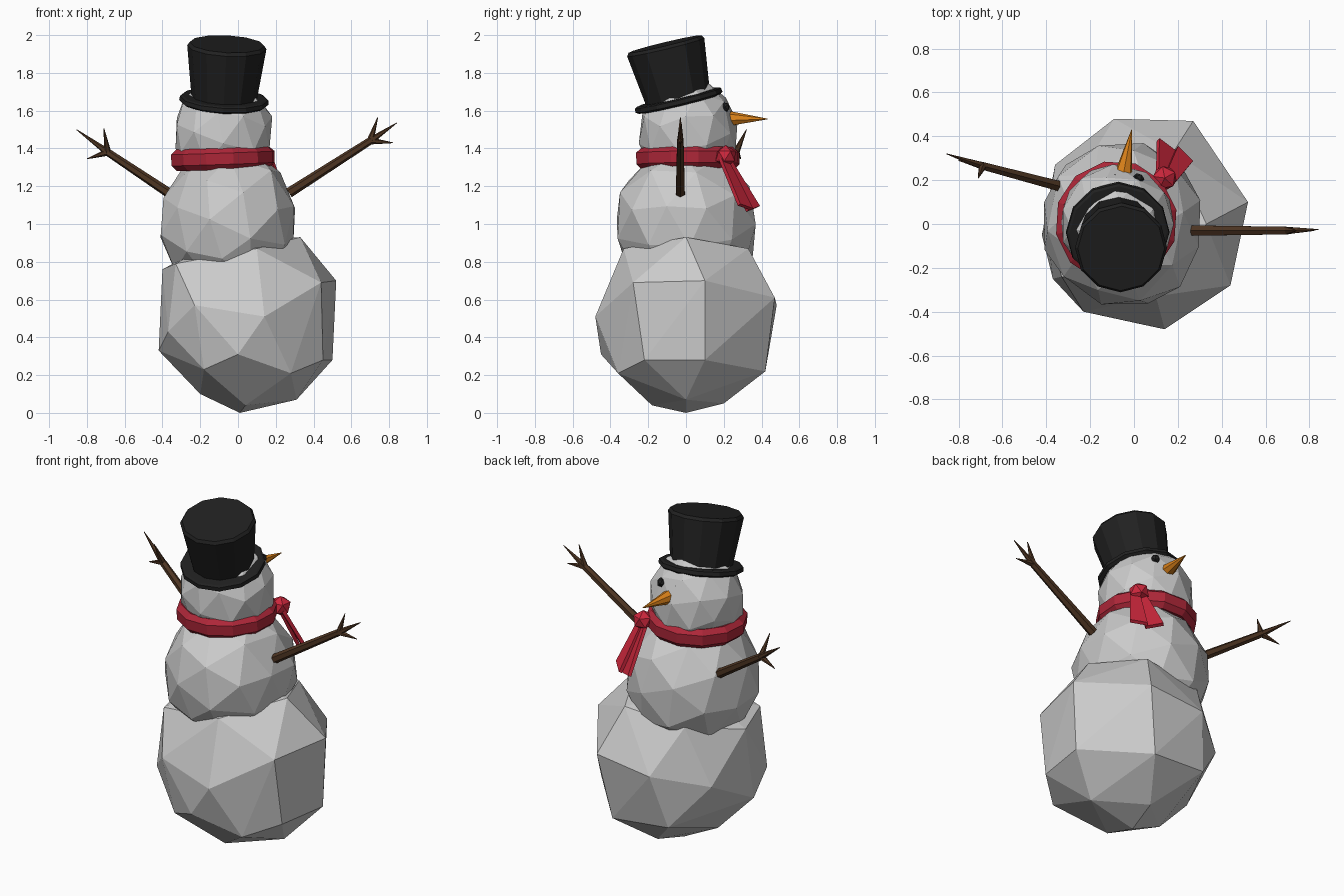
import bpy, bmesh, math, random
from mathutils import Vector, Euler, Matrix

if "Cube" in bpy.data.objects:
    bpy.data.objects.remove(bpy.data.objects["Cube"])

random.seed(4)


def material(name, rgb):
    m = bpy.data.materials.new(name)
    m.diffuse_color = (*rgb, 1)
    m.use_nodes = True
    m.node_tree.nodes["Principled BSDF"].inputs["Base Color"].default_value = m.diffuse_color
    return m


BLACK = material("black_felt", (0.015, 0.015, 0.015))
RED = material("red_wool", (0.42, 0.02, 0.04))
BRIGHT = material("bright_red_wool", (0.6, 0.02, 0.045))
WOOD = material("wood", (0.075, 0.035, 0.016))
ORANGE = material("orange", (0.7, 0.22, 0.01))


def finish(name, bm, mat=None):
    bmesh.ops.recalc_face_normals(bm, faces=bm.faces)
    me = bpy.data.meshes.new(name)
    bm.to_mesh(me)
    bm.free()
    ob = bpy.data.objects.new(name, me)
    bpy.context.collection.objects.link(ob)
    if mat:
        me.materials.append(mat)
    return ob


def hull(name, points, mat=None):
    bm = bmesh.new()
    for p in points:
        bm.verts.new(p)
    res = bmesh.ops.convex_hull(bm, input=bm.verts)
    loose = [v for v in bm.verts if not v.link_faces]
    bmesh.ops.delete(bm, geom=loose, context='VERTS')
    return finish(name, bm, mat)


def ball(name, center, size, turn=(0, 0, 0), subdiv=2, jitter=0.0, mat=None):
    bm = bmesh.new()
    bmesh.ops.create_icosphere(bm, subdivisions=subdiv, radius=1)
    rot = Euler(turn).to_matrix()
    for v in bm.verts:
        p = rot @ v.co
        p += Vector([random.uniform(-jitter, jitter) for _ in range(3)])
        v.co = Vector(center) + Vector([a * b for a, b in zip(p, size)])
    return finish(name, bm, mat)


def lathe(name, profile, sides, closed, matrix, mat):
    bm = bmesh.new()
    rings = []
    for r, z in profile:
        rings.append([bm.verts.new(matrix @ Vector((r * math.cos(a), r * math.sin(a), z)))
                      for a in (2 * math.pi * i / sides for i in range(sides))])
    n = len(rings)
    for k in range(n if closed else n - 1):
        a, b = rings[k], rings[(k + 1) % n]
        for i in range(sides):
            j = (i + 1) % sides
            bm.faces.new((a[i], a[j], b[j], b[i]))
    if not closed:
        bm.faces.new(rings[0])
        bm.faces.new(rings[-1])
    return finish(name, bm, mat)


def add_stick(bm, a, b, r1, r2, sides=6):
    a, b = Vector(a), Vector(b)
    d = b - a
    m = Matrix.Translation((a + b) / 2) @ d.to_track_quat('Z', 'Y').to_matrix().to_4x4()
    bmesh.ops.create_cone(bm, cap_ends=True, segments=sides, radius1=r1, radius2=r2,
                          depth=d.length, matrix=m)


# Bottom snowball: irregular facets spanning its main corners
hull("bottom_snowball", [
    (0.01, 0, 0), (0.31, 0, 0.07), (0.04, -0.18, 0.04), (0.05, 0.2, 0.05), (-0.2, -0.02, 0.1),
    (0.28, -0.36, 0.21), (-0.18, -0.35, 0.23), (0.2, 0.42, 0.22), (-0.16, 0.4, 0.25),
    (0.50, 0.1, 0.28), (0.45, -0.22, 0.28), (0, -0.45, 0.31), (-0.42, -0.05, 0.33),
    (0.52, 0.1, 0.7), (0.44, -0.28, 0.69), (0.14, -0.48, 0.51), (-0.23, -0.40, 0.57),
    (-0.37, -0.25, 0.43), (-0.09, 0.48, 0.57), (0.27, 0.47, 0.61), (-0.36, 0.27, 0.5),
    (0.33, 0, 0.93), (0.18, 0.33, 0.87), (0.1, -0.33, 0.87), (-0.4, 0, 0.76),
    (-0.33, -0.24, 0.79), (-0.2, 0.3, 0.83), (-0.1, 0, 0.92)])

# Body and head snowballs
ball("middle_snowball", (-0.05, 0, 1.01), (0.375, 0.39, 0.4), (0.2, 0.3, 0.4), jitter=0.03)
ball("head_snowball", (-0.08, 0.01, 1.48), (0.268, 0.265, 0.29), (0.3, 0.1, 0.7), jitter=0.03)

# Top hat, tilted backwards away from the face
tilt = Matrix.Translation((-0.075, -0.035, 1.635)) @ Euler(
    (math.radians(13.5), math.radians(3), 0)).to_matrix().to_4x4()
lathe("top_hat", [(0.222, 0), (0.237, 0.01), (0.234, 0.032), (0.222, 0.038), (0.174, 0.038),
                  (0.21, 0.31), (0.198, 0.327)], 12, False, tilt, BLACK)

# Scarf ring round the neck
neck = Matrix.Translation((-0.08, 0.01, 1.347)) @ Euler((0, math.radians(-2), 0.2)).to_matrix().to_4x4()
lathe("scarf_ring", [(0.2, -0.045), (0.25, -0.058), (0.278, -0.03), (0.28, 0.03),
                     (0.25, 0.056), (0.2, 0.045)], 12, True, neck, RED)

# Scarf knot and two hanging tails
ball("scarf_knot", (0.14, 0.21, 1.36), (0.06, 0.06, 0.058), (0, 0, 0.5), subdiv=1, mat=BRIGHT)


def scarf_tail(name, top, bottom, wide):
    top, bottom, wide = Vector(top), Vector(bottom), Vector(wide)
    thick = wide.cross(bottom - top).normalized() * 0.01
    hull(name, [c + s * w * wide + t * thick for c, w in ((top, 0.6), (bottom, 1))
                for s in (-1, 1) for t in (-1, 1)], BRIGHT)


scarf_tail("scarf_tail_inner", (0.13, 0.21, 1.34), (0.15, 0.355, 1.08), (0.04, -0.03, -0.012))
scarf_tail("scarf_tail_outer", (0.16, 0.2, 1.34), (0.23, 0.315, 1.09), (0.034, -0.034, 0.012))

# Coal eyes
for side, x in (("left", -0.1), ("right", 0.02)):
    ball(side + "_eye", (x, 0.208, 1.618), (0.028, 0.025, 0.028), (0.3, 0.4, 0), subdiv=1, mat=BLACK)

# Carrot nose
bm = bmesh.new()
add_stick(bm, (-0.05, 0.22, 1.557), (-0.01, 0.43, 1.556), 0.043, 0.002, 7)
finish("carrot_nose", bm, ORANGE)

# Stick arms, each with a tapering main branch and two spurs
arms = {
    "right_arm": ((0.27, -0.03, 1.165), (0.7, -0.03, 1.44),
                  [(0.84, -0.025, 1.535), (0.74, -0.03, 1.565), (0.82, -0.03, 1.43)]),
    "left_arm": ((-0.33, 0.17, 1.14), (-0.69, 0.265, 1.38),
                 [(-0.855, 0.32, 1.5), (-0.71, 0.21, 1.505), (-0.8, 0.29, 1.345)]),
}
for name, (start, fork, tips) in arms.items():
    bm = bmesh.new()
    add_stick(bm, start, fork, 0.027, 0.02)
    for tip in tips:
        add_stick(bm, fork, tip, 0.019, 0.002)
    finish(name, bm, WOOD)
